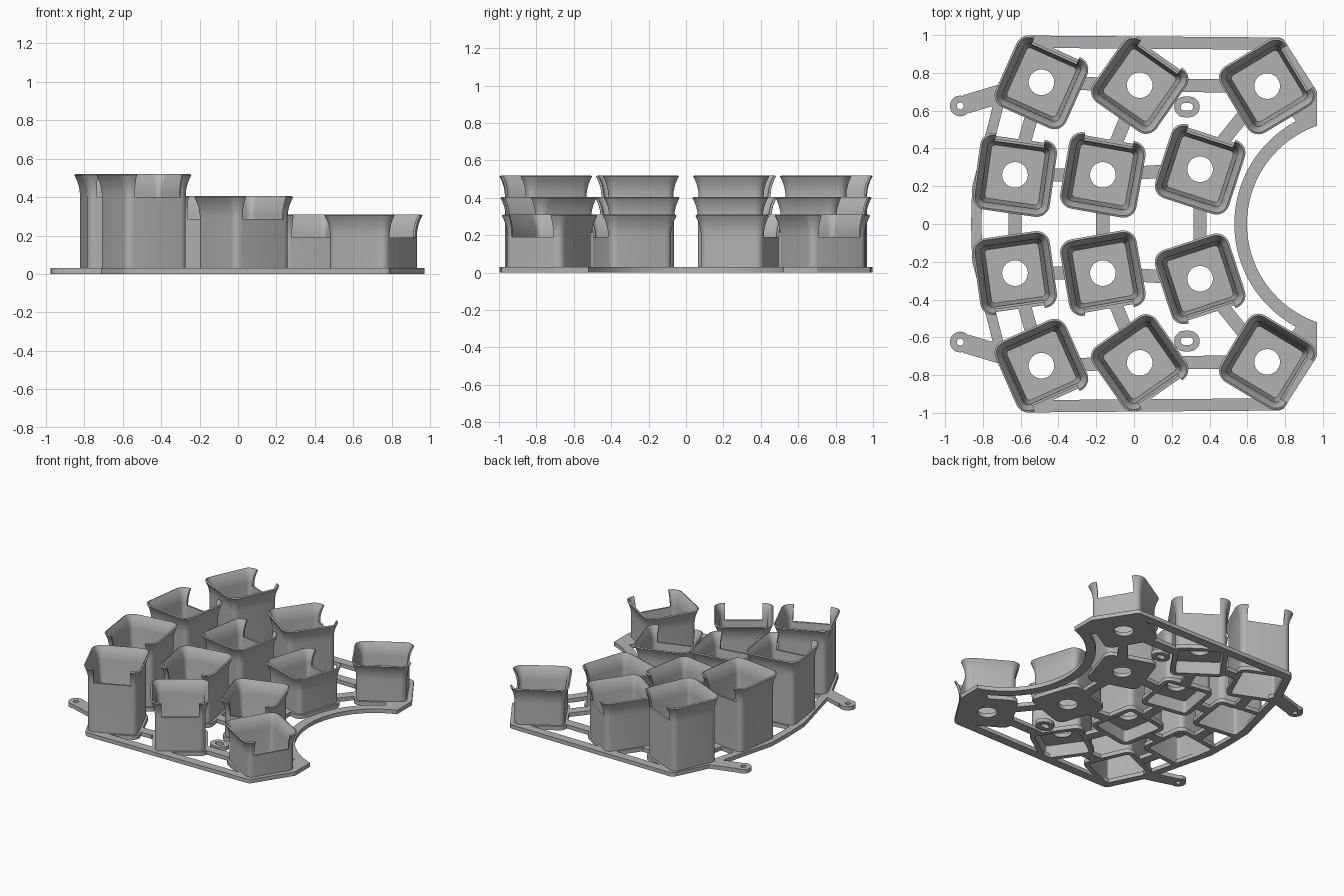
import bpy, bmesh
from math import pi, sin, cos, radians, atan2
from mathutils import Vector, Matrix

cube = bpy.data.objects.get("Cube")
if cube:
    bpy.data.objects.remove(cube)

grey = bpy.data.materials.new("light grey plastic")
grey.use_nodes = True
COLOUR = (0.45, 0.45, 0.45, 1)
grey.diffuse_color = COLOUR
grey.node_tree.nodes["Principled BSDF"].inputs["Base Color"].default_value = COLOUR

T = 0.03        # base thickness
W = 0.07        # strut width


def finish(name, bm):
    bmesh.ops.recalc_face_normals(bm, faces=bm.faces)
    mesh = bpy.data.meshes.new(name)
    bm.to_mesh(mesh)
    bm.free()
    mesh.materials.append(grey)
    ob = bpy.data.objects.new(name, mesh)
    bpy.context.collection.objects.link(ob)
    return ob


def closed_loft(bm, rings):
    """Skin a loop of rings, the last joining the first."""
    loops = [[bm.verts.new(p) for p in ring] for ring in rings]
    n = len(loops[0])
    for a, b in zip(loops, loops[1:] + loops[:1]):
        for i in range(n):
            j = (i + 1) % n
            bm.faces.new((a[i], a[j], b[j], b[i]))


def rounded_square(h, z, steps=6):
    r = max(0.02, h - 0.135)
    pts = []
    for q in range(4):
        mid = q * pi / 2 + pi / 4
        cx = (h - r) * (1 if cos(mid) > 0 else -1)
        cy = (h - r) * (1 if sin(mid) > 0 else -1)
        for s in range(steps + 1):
            a = q * pi / 2 + s * pi / 2 / steps
            pts.append((cx + r * cos(a), cy + r * sin(a), z))
    return pts


def hole_ring(z, r=0.068):
    """Round hole whose points line up with the square's."""
    steps, pts = 6, []
    for q in range(4):
        for s in range(steps + 1):
            a = q * pi / 2 + (s + 0.5) * pi / 2 / (steps + 1)
            pts.append((r * cos(a), r * sin(a), z))
    return pts


def stadium(cx, cy, half, r, z, steps=10):
    pts = []
    for side in (0, 1):
        for s in range(steps + 1):
            a = -pi / 2 + side * pi + s * pi / steps
            pts.append((cx + half * (1 - 2 * side) + r * cos(a), cy + r * sin(a), z))
    return pts


def ring_pad(bm, cx, cy, half, r_out, r_in):
    closed_loft(bm, [stadium(cx, cy, half, r, z)
                     for r, z in ((r_out, 0), (r_out, T), (r_in, T), (r_in, 0))])


def plate(bm, pts):
    low = [bm.verts.new((x, y, 0)) for x, y in pts]
    high = [bm.verts.new((x, y, T)) for x, y in pts]
    bm.faces.new(low[::-1])
    bm.faces.new(high)
    for i in range(len(pts)):
        j = (i + 1) % len(pts)
        bm.faces.new((low[i], low[j], high[j], high[i]))


def strut(bm, a, b, w=W):
    a, b = Vector(a), Vector(b)
    d = (b - a).normalized()
    n = Vector((-d.y, d.x)) * w / 2
    plate(bm, [a - n, b - n, b + n, a + n])


def chain(bm, pts, w):
    """Struts along a path, with round joints."""
    for a, b in zip(pts, pts[1:]):
        strut(bm, a, b, w)
    for x, y in pts:
        plate(bm, [(x + w / 2 * cos(i * pi / 8), y + w / 2 * sin(i * pi / 8)) for i in range(16)])


# cups: x, y, turn in degrees, top height
CUPS = {
    "outer_tall_cup": (-0.49, 0.75, -24, 0.52),
    "outer_middle_cup": (0.03, 0.735, -35, 0.405),
    "outer_low_cup": (0.705, 0.73, -59, 0.31),
    "inner_tall_cup": (-0.63, 0.26, -8, 0.52),
    "inner_middle_cup": (-0.165, 0.26, -10, 0.405),
    "inner_low_cup": (0.35, 0.29, -18, 0.31),
}


def make_cup(name, x, y, turn, top, side):
    floor, sill = top - 0.28, top - 0.12
    steps = [i / 6 for i in range(7)]
    rings = [rounded_square(h, z) for h, z in ((0.19, 0), (0.19, T), (0.175, T))]
    # flared lip, up the outside and down the inside
    rings += [rounded_square(0.175 + 0.03 * t ** 2.2, sill + 0.115 * t) for t in steps]
    rings += [rounded_square(0.162 + 0.033 * t ** 2.2, sill + 0.12 * t) for t in steps[::-1]]
    rings += [rounded_square(0.143, floor), hole_ring(floor), hole_ring(floor - T)]
    if floor - T > 0.01:     # raised floor leaves a hollow below
        rings += [rounded_square(0.155, floor - T), rounded_square(0.155, 0)]
    place = Matrix.Translation((x, y * side, 0)) @ Matrix.Rotation(radians(turn * side), 4, "Z")
    bm = bmesh.new()
    closed_loft(bm, rings)
    cup = finish(name, bm)
    cup.matrix_world = place

    # opening in the wall that faces outward
    bm = bmesh.new()
    bmesh.ops.create_cube(bm, size=1, matrix=place @ Matrix.Translation((0, 0.2 * side, sill + 0.151))
                          @ Matrix.Diagonal((0.26, 0.2, 0.3, 1)))
    cutter = finish(name + "_cutter", bm)
    cutter.hide_render = True
    cutter.hide_set(True)
    mod = cup.modifiers.new("opening", "BOOLEAN")
    mod.operation, mod.solver, mod.object = "DIFFERENCE", "EXACT", cutter
    bpy.context.view_layer.update()
    bpy.ops.object.select_all(action="DESELECT")
    bpy.context.view_layer.objects.active = cup
    cup.select_set(True)
    bpy.ops.object.modifier_apply(modifier=mod.name)
    bpy.data.objects.remove(cutter)
    bpy.ops.object.shade_smooth_by_angle(angle=radians(32))


for name, (x, y, turn, top) in CUPS.items():
    for side, label in ((1, "back_"), (-1, "front_")):
        make_cup(label + name, x, y, turn, top, side)


def edge_point(name, toward):
    """Where a line from a cup's centre leaves its wall."""
    x, y, turn, _ = CUPS[name]
    d = Vector(toward) - Vector((x, y))
    a = atan2(d.y, d.x) - radians(turn)
    return Vector((x, y)) + d.normalized() * 0.178 / max(abs(cos(a)), abs(sin(a)))


LINKS = [("outer_tall_cup", "inner_tall_cup"), ("outer_middle_cup", "inner_middle_cup"),
         ("outer_low_cup", "inner_low_cup"), ("outer_tall_cup", "outer_middle_cup"),
         ("outer_middle_cup", "outer_low_cup"), ("inner_tall_cup", "inner_middle_cup"),
         ("inner_middle_cup", "inner_low_cup")]

# half of the base frame, then its mirror image
bm = bmesh.new()
for a, b in LINKS:
    strut(bm, edge_point(a, CUPS[b][:2]), edge_point(b, CUPS[a][:2]))
for name in ("inner_tall_cup", "inner_middle_cup", "inner_low_cup"):
    x = CUPS[name][0]
    strut(bm, edge_point(name, (x, 0)), (x, 0))
chain(bm, [(-0.835, 0), (-0.83, 0.19), (-0.70, 0.70), (-0.57, 0.965)], 0.055)
chain(bm, [(-0.56, 0.965), (0.765, 0.955)], 0.065)
plate(bm, [(0.74, 0.92), (0.79, 0.98), (0.97, 0.70), (0.97, 0.52), (0.89, 0.50), (0.80, 0.62)])
# mounting tabs
ring_pad(bm, -0.92, 0.625, 0, 0.055, 0.018)
strut(bm, (-0.89, 0.634), (-0.67, 0.70), 0.1)
ring_pad(bm, 0.28, 0.62, 0.013, 0.055, 0.02)
half = bm.verts[:] + bm.edges[:] + bm.faces[:]
copy = bmesh.ops.duplicate(bm, geom=half)["geom"]
for v in copy:
    if isinstance(v, bmesh.types.BMVert):
        v.co.y = -v.co.y
finish("base_frame", bm)

# curved edge band
bm = bmesh.new()
arc = [radians(180 + 71 * (i / 20 - 1)) for i in range(41)]
plate(bm, [(min(0.97, 1.148 + r * cos(a)), r * sin(a))
           for r, sweep in ((0.55, arc), (0.617, arc[::-1])) for a in sweep])
finish("curved_band", bm)
